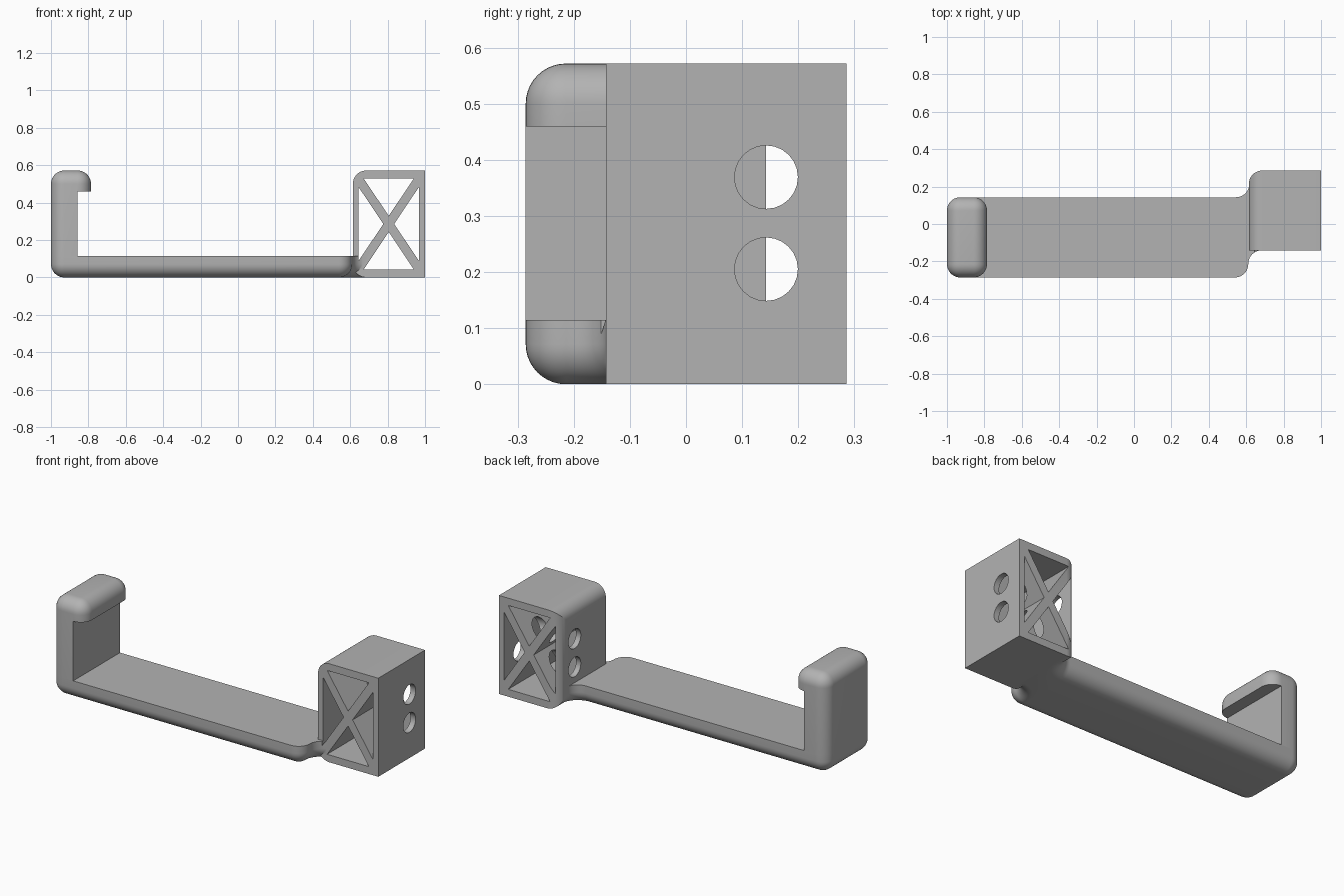
import bpy, bmesh
from math import cos, sin, pi, radians
from mathutils import Matrix, Vector

if "Cube" in bpy.data.objects:
    bpy.data.objects.remove(bpy.data.objects["Cube"])

R = 0.0714            # shared rounding radius
SEG = 10
FRONT, BACK = -0.2857, 0.1429
TOP, TRAY_TOP = 0.5714, 0.114
BOX_LEFT, BOX_BACK = 0.614, 0.2857

plastic = bpy.data.materials.new("light grey plastic")
plastic.use_nodes = True
grey = (0.45, 0.45, 0.45, 1)
plastic.diffuse_color = grey
plastic.node_tree.nodes["Principled BSDF"].inputs["Base Color"].default_value = grey


def add_object(name, bm):
    bmesh.ops.recalc_face_normals(bm, faces=bm.faces[:])
    mesh = bpy.data.meshes.new(name)
    bm.to_mesh(mesh)
    bm.free()
    mesh.materials.append(plastic)
    obj = bpy.data.objects.new(name, mesh)
    bpy.context.collection.objects.link(obj)
    return obj


def block(name, low, high, rounded=None):
    """Box between two corners; edges whose midpoint passes the rule are rounded."""
    low, high = Vector(low), Vector(high)
    bm = bmesh.new()
    bmesh.ops.create_cube(bm, size=1, matrix=Matrix.Translation((low + high) / 2)
                          @ Matrix.Diagonal((*(high - low), 1)))
    if rounded:
        edges = [e for e in bm.edges if rounded((e.verts[0].co + e.verts[1].co) / 2)]
        bmesh.ops.bevel(bm, geom=edges, offset=R, segments=SEG, profile=0.5, affect='EDGES')
    return add_object(name, bm)


def prism(name, points, y0, y1):
    """Extrude an xz polygon along y."""
    bm = bmesh.new()
    face = bm.faces.new([bm.verts.new((x, y0, z)) for x, z in points])
    ext = bmesh.ops.extrude_face_region(bm, geom=[face])["geom"]
    bmesh.ops.translate(bm, vec=(0, y1 - y0, 0),
                        verts=[v for v in ext if isinstance(v, bmesh.types.BMVert)])
    return add_object(name, bm)


def combine(target, other, operation):
    mod = target.modifiers.new(operation.title(), 'BOOLEAN')
    mod.operation, mod.solver, mod.object = operation, 'EXACT', other
    bpy.context.view_layer.objects.active = target
    bpy.ops.object.modifier_apply(modifier=mod.name)
    bpy.data.objects.remove(other)


def arc(cx, cy, radius, start, end):
    angles = [radians(start + (end - start) * i / SEG) for i in range(SEG + 1)]
    return [(cx + radius * cos(a), cy + radius * sin(a)) for a in angles]


def tray_outline(d):
    """Tray plan shrunk inward by d, with S-shaped neck running into the box."""
    nose = BOX_LEFT - 0.003
    return (arc(-1 + R, FRONT + R, R - d, 180, 270)
            + arc(nose - R, FRONT + R, R - d, 270, 360)
            + arc(nose + R, FRONT + R + 0.002, R + d, 180, 90)
            + arc(BOX_LEFT - R + 0.002, BACK + R, R + d, 0, -90)
            + arc(-1 + R, BACK - R, R - d, 90, 180))


# Tray: stacked outlines give the rounded underside
bm = bmesh.new()
levels = [(R * (1 - sin(a)), R * (1 - cos(a)))
          for a in (pi / 2 * i / SEG for i in range(SEG + 1))] + [(0, TRAY_TOP)]
rings = [[bm.verts.new((x, y, z)) for x, y in tray_outline(d)] for d, z in levels]
for low, high in zip(rings, rings[1:]):
    for i in range(len(low)):
        j = (i + 1) % len(low)
        bm.faces.new((low[i], low[j], high[j], high[i]))
bm.faces.new(rings[0][::-1])
bm.faces.new(rings[-1])
bmesh.ops.remove_doubles(bm, verts=bm.verts[:], dist=1e-5)
holder = add_object("holder_bracket", bm)

# Hooked end post standing on the tray
hook = block("hook", (-1, FRONT, 0), (-0.786, BACK, TOP), lambda m: True)
combine(hook, block("base_cutter", (-1.2, -1, -0.2), (0, 1, TRAY_TOP)), 'DIFFERENCE')
combine(hook, block("mouth_cutter", (-0.857, -1, 0), (0, 1, 0.459)), 'DIFFERENCE')
combine(holder, hook, 'UNION')

# Mounting box, rounded along its left side except the front upright edge
box = block("mounting_box", (BOX_LEFT, -BACK, 0), (1, BOX_BACK, TOP),
            lambda m: m.x < BOX_LEFT + 0.01 and m.y > -BACK + 0.01)
combine(holder, box, 'UNION')

# Four triangular openings leave a crossed truss
cx, cz = (BOX_LEFT + 1) / 2 - 0.001, TOP / 2
for s in (-1, 1):
    upright = [(cx, cz + s * 0.043), (cx - 0.134, cz + s * 0.243), (cx + 0.134, cz + s * 0.243)]
    sideways = [(cx + s * 0.029, cz), (cx + s * 0.161, cz - 0.197), (cx + s * 0.161, cz + 0.197)]
    for shape in (upright, sideways):
        combine(holder, prism("truss_cutter", shape, -0.25, 0.4), 'DIFFERENCE')

# Two bolt holes crossing the box from side to side
for z in (0.205, 0.369):
    bm = bmesh.new()
    bmesh.ops.create_cone(bm, cap_ends=True, segments=24, radius1=0.0565, radius2=0.0565, depth=0.6,
                          matrix=Matrix.Translation((0.8, BACK, z)) @ Matrix.Rotation(pi / 2, 4, 'Y'))
    combine(holder, add_object("bolt_cutter", bm), 'DIFFERENCE')

bpy.ops.object.select_all(action='DESELECT')
holder.select_set(True)
bpy.context.view_layer.objects.active = holder
bpy.ops.object.shade_smooth_by_angle(angle=radians(30))
